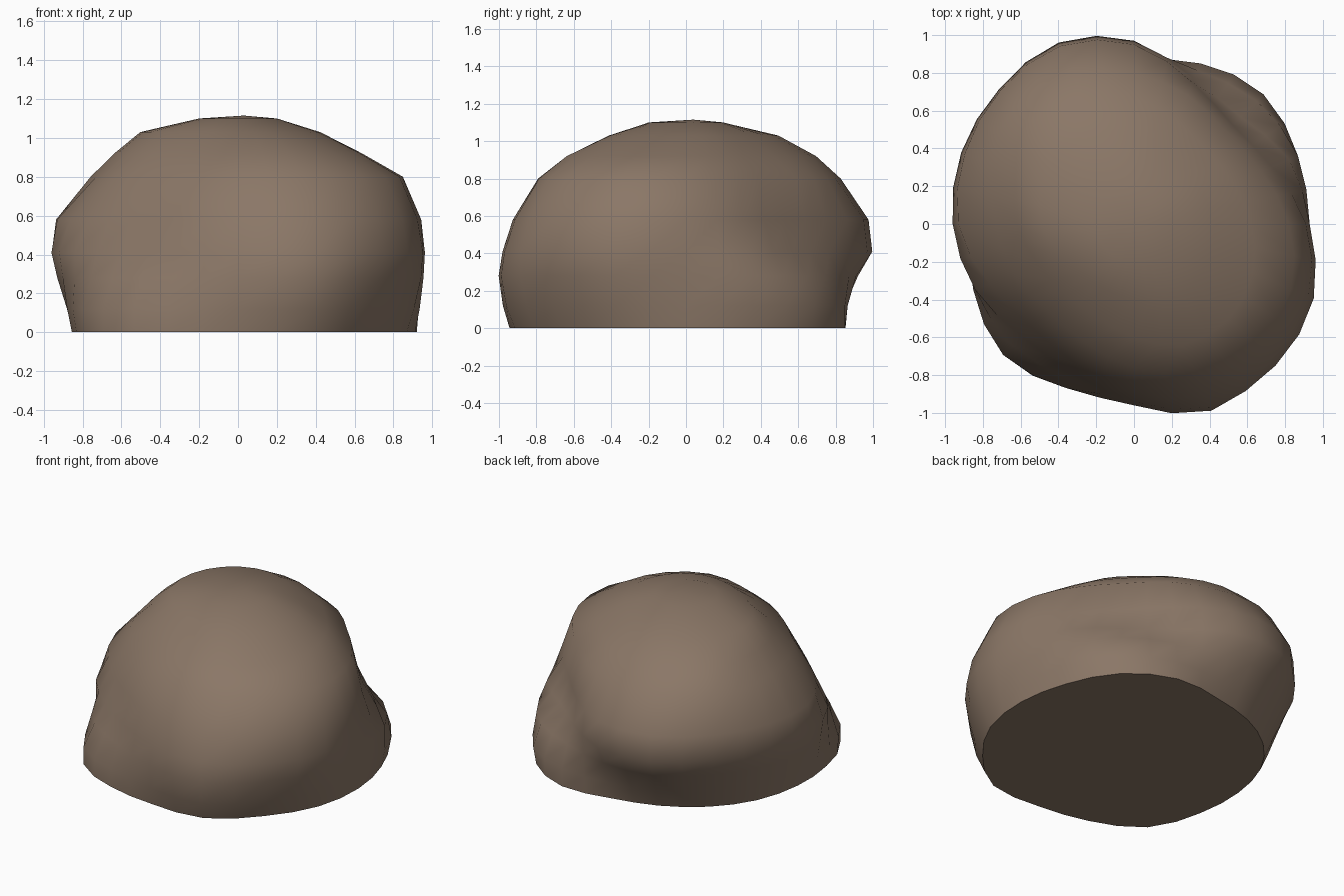
import bpy, bmesh, math

if "Cube" in bpy.data.objects:
    bpy.data.objects.remove(bpy.data.objects["Cube"])

# Contour levels: height -> radius in 16 directions, counter-clockwise from +x
CONTOURS = [
    (0.00, [.92, .92, .95, .92, .82, .80, .81, .83, .85, .90, .98, .94, .93, .99, .95, .94]),
    (0.12, [.93, .94, .97, .92, .85, .86, .86, .88, .88, .92, .98, .94, .95, 1.04, 1.00, .98]),
    (0.28, [.93, .94, .92, .88, .91, .96, .94, .94, .93, .91, .91, .89, .96, 1.07, 1.04, 1.02]),
    (0.41, [.93, .89, .80, .83, .97, 1.04, 1.01, .99, .96, .91, .84, .85, .94, 1.05, 1.06, 1.03]),
    (0.58, [.91, .79, .74, .81, .95, 1.02, 1.00, .97, .93, .83, .77, .80, .89, .99, 1.02, 1.00]),
    (0.80, [.82, .73, .69, .74, .80, .88, .89, .82, .73, .69, .65, .68, .76, .85, .91, .90]),
    (0.92, [.62, .57, .55, .59, .67, .74, .76, .68, .62, .55, .52, .53, .60, .69, .71, .68]),
    (1.03, [.42, .40, .38, .40, .47, .53, .55, .53, .49, .43, .38, .38, .40, .44, .45, .44]),
    (1.10, [.20] * 16),
]
SEGMENTS = 32


def radius_at(radii, t):
    """Smooth closed curve through the contour radii."""
    n = len(radii)
    i = int(t)
    f = t - i
    a, b, c, d = (radii[(i + k) % n] for k in (-1, 0, 1, 2))
    return b + 0.5 * f * (c - a + f * (2*a - 5*b + 4*c - d + f * (3*(b - c) + d - a)))


# Boulder: stacked contours bridged into a closed skin
bm = bmesh.new()
rings = []
for z, radii in CONTOURS:
    ring = []
    for s in range(SEGMENTS):
        ang = 2 * math.pi * s / SEGMENTS
        r = radius_at(radii, s * len(radii) / SEGMENTS)
        ring.append(bm.verts.new((r * math.cos(ang), r * math.sin(ang), z)))
    rings.append(ring)

for low, high in zip(rings, rings[1:]):
    for s in range(SEGMENTS):
        n = (s + 1) % SEGMENTS
        bm.faces.new((low[s], low[n], high[n], high[s])).smooth = True

# Rounded crown
apex = bm.verts.new((0.03, 0.04, 1.115))
for s in range(SEGMENTS):
    bm.faces.new((rings[-1][s], rings[-1][(s + 1) % SEGMENTS], apex)).smooth = True

# Flat underside, left unsmoothed with a crisp rim
base = bm.faces.new(list(reversed(rings[0])))
base.smooth = False
for e in base.edges:
    e.smooth = False

mesh = bpy.data.meshes.new("boulder")
bm.to_mesh(mesh)
bm.free()
boulder = bpy.data.objects.new("boulder", mesh)
bpy.context.collection.objects.link(boulder)

# Brown stone colour
stone = bpy.data.materials.new("brown_stone")
stone.diffuse_color = (0.258, 0.185, 0.135, 1)
stone.use_nodes = True
stone.node_tree.nodes["Principled BSDF"].inputs["Base Color"].default_value = stone.diffuse_color
mesh.materials.append(stone)
